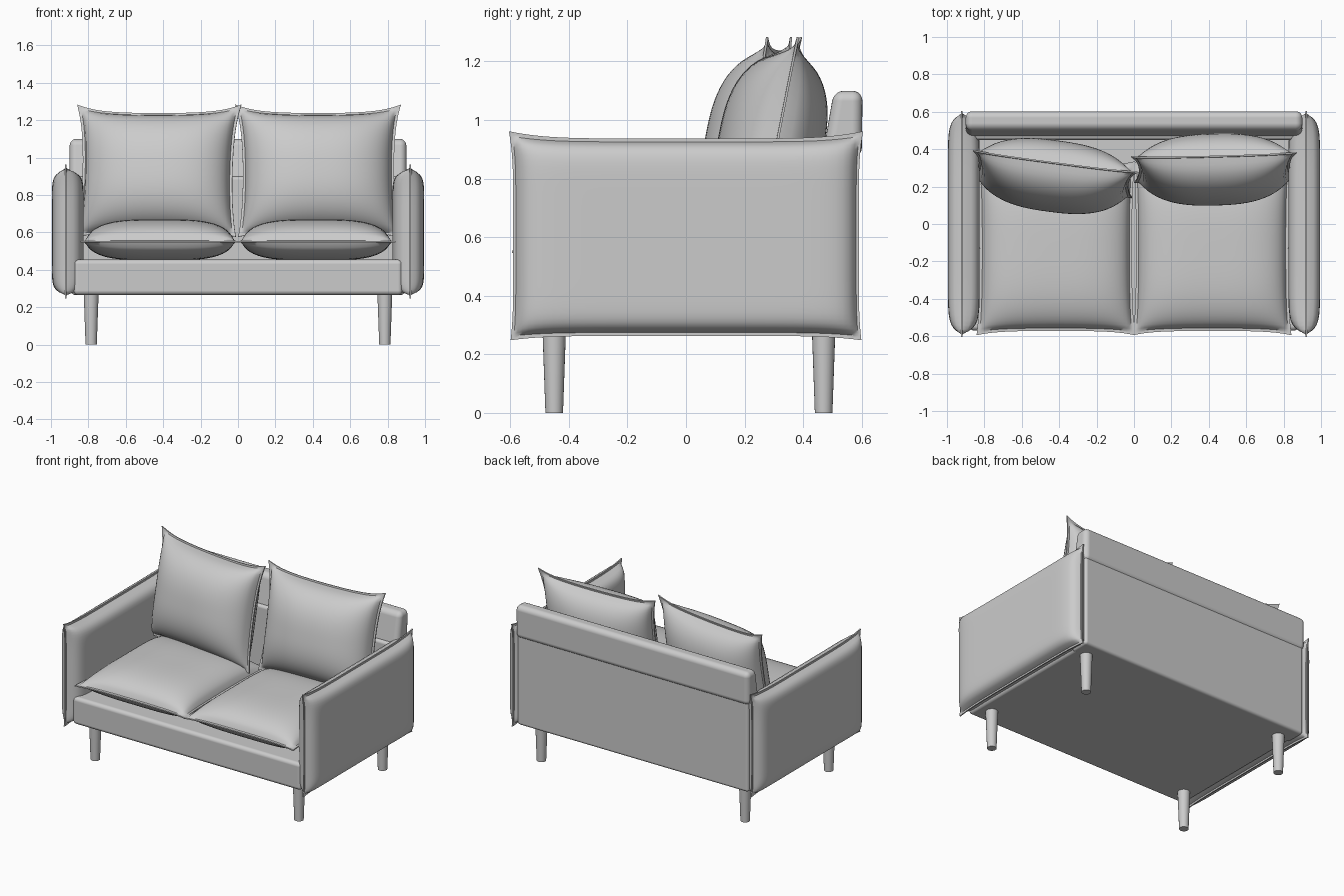
import bpy, bmesh, math
from mathutils import Matrix, Vector, Euler

if "Cube" in bpy.data.objects:
    bpy.data.objects.remove(bpy.data.objects["Cube"], do_unlink=True)

grey = bpy.data.materials.new("light grey fabric")
grey.use_nodes = True
COLOUR = (0.6, 0.6, 0.6, 1)
grey.diffuse_color = COLOUR
grey.node_tree.nodes["Principled BSDF"].inputs["Base Color"].default_value = COLOUR


def finish(name, bm, angle=40):
    bmesh.ops.recalc_face_normals(bm, faces=bm.faces)
    mesh = bpy.data.meshes.new(name)
    bm.to_mesh(mesh)
    bm.free()
    mesh.materials.append(grey)
    ob = bpy.data.objects.new(name, mesh)
    bpy.context.collection.objects.link(ob)
    bpy.ops.object.select_all(action='DESELECT')
    ob.select_set(True)
    bpy.context.view_layer.objects.active = ob
    bpy.ops.object.shade_smooth_by_angle(angle=math.radians(angle))
    return ob


def bevel(ob, width, segments=4):
    mod = ob.modifiers.new("soft edges", 'BEVEL')
    mod.width, mod.segments, mod.limit_method = width, segments, 'ANGLE'
    mod.harden_normals = True


def pillow(name, place, half_w, half_h, front, back, power=2, bow=0.0,
           top_horn=0.0, low_horn=0.0, fin=0.015, n=36):
    """Two puffed sheets joined along a thin seam, with drawn-out corners."""
    bm = bmesh.new()

    def puff(u, size):
        inner = 1 - fin / size
        return max(0, 1 - abs(u / inner) ** power)

    def sheet(thick, side):
        rows = []
        for j in range(n + 1):
            v = math.sin(math.pi * (j / n - 0.5))
            row = []
            for i in range(n + 1):
                u = math.sin(math.pi * (i / n - 0.5))
                corner = abs(u * v) ** 6 * (top_horn if v > 0 else low_horn)
                x = half_w * u * (1 - bow * (1 - v * v)) + math.copysign(corner * 0.6, u)
                y = half_h * v * (1 - bow * (1 - u * u)) + math.copysign(corner, v)
                z = side * max(0.004, thick * math.sqrt(puff(u, half_w) * puff(v, half_h)))
                row.append(bm.verts.new(place @ Vector((x, y, z))))
            rows.append(row)
        for j in range(n):
            for i in range(n):
                bm.faces.new((rows[j][i], rows[j][i + 1], rows[j + 1][i + 1], rows[j + 1][i]))
        return (rows[0] + [r[-1] for r in rows[1:]] + rows[-1][-2::-1]
                + [r[0] for r in rows[-2:0:-1]])

    a, b = sheet(front, 1), sheet(back, -1)
    for k in range(len(a)):
        m = (k + 1) % len(a)
        bm.faces.new((a[k], a[m], b[m], b[k]))
    return finish(name, bm, 50)


def box(name, low, high, width):
    low, high = Vector(low), Vector(high)
    bm = bmesh.new()
    size = Matrix.Diagonal((*(high - low), 1))
    bmesh.ops.create_cube(bm, size=1, matrix=Matrix.Translation((low + high) / 2) @ size)
    bevel(finish(name, bm), width)


def placed(loc, rx=0, rz=0):
    return Matrix.Translation(loc) @ Euler((math.radians(rx), 0, math.radians(rz))).to_matrix().to_4x4()


# Base and back panel
box("seat_base", (-0.88, -0.57, 0.265), (0.88, 0.5, 0.455), 0.025)
box("back_panel", (-0.89, 0.45, 0.265), (0.89, 0.59, 0.9), 0.02)

# Head roll: rounded wedge profile run along the back
bm = bmesh.new()
profile = [(0.465, 0.87), (0.6, 0.87), (0.603, 1.1), (0.505, 1.1)]
face = bm.faces.new([bm.verts.new((-0.9, y, z)) for y, z in profile])
out = bmesh.ops.extrude_face_region(bm, geom=[face])
bmesh.ops.translate(bm, vec=(1.8, 0, 0),
                    verts=[g for g in out["geom"] if isinstance(g, bmesh.types.BMVert)])
bevel(finish("back_roll", bm), 0.035, 5)

# Arms: upright padded slabs, flatter outside than inside
for side, label in ((1, "left"), (-1, "right")):
    turn = Matrix(((0, 0, 1, side * 0.92), (1, 0, 0, 0.0), (0, 1, 0, 0.6), (0, 0, 0, 1)))
    depth = (0.075, 0.095) if side > 0 else (0.095, 0.075)
    pillow(label + "_arm", turn, 0.59, 0.337, *depth, power=12,
           top_horn=0.025, low_horn=-0.015, fin=0.012)

# Seat cushions
for side, label in ((1, "left"), (-1, "right")):
    pillow(label + "_seat_cushion", placed((side * 0.418, -0.13, 0.55)),
           0.415, 0.45, 0.12, 0.1, power=3.5, bow=0.02, top_horn=0.015, low_horn=0.015)

# Back cushions, leaning on the back panel
pillow("left_back_cushion", placed((0.43, 0.3, 0.92), 79, 1.5),
       0.425, 0.34, 0.19, 0.17, power=2.6, bow=0.05, top_horn=0.03, low_horn=0.01)
pillow("right_back_cushion", placed((-0.43, 0.265, 0.92), 79, -7.5),
       0.425, 0.34, 0.19, 0.17, power=2.6, bow=0.05, top_horn=0.03, low_horn=0.01)

# Tapered legs
for x, xl in ((0.785, "left"), (-0.785, "right")):
    for y, yl in ((-0.45, "front"), (0.47, "back")):
        bm = bmesh.new()
        bmesh.ops.create_cone(bm, cap_ends=True, segments=24, radius1=0.03, radius2=0.04,
                              depth=0.28, matrix=Matrix.Translation((x, y, 0.14)))
        finish(f"{yl}_{xl}_leg", bm)
